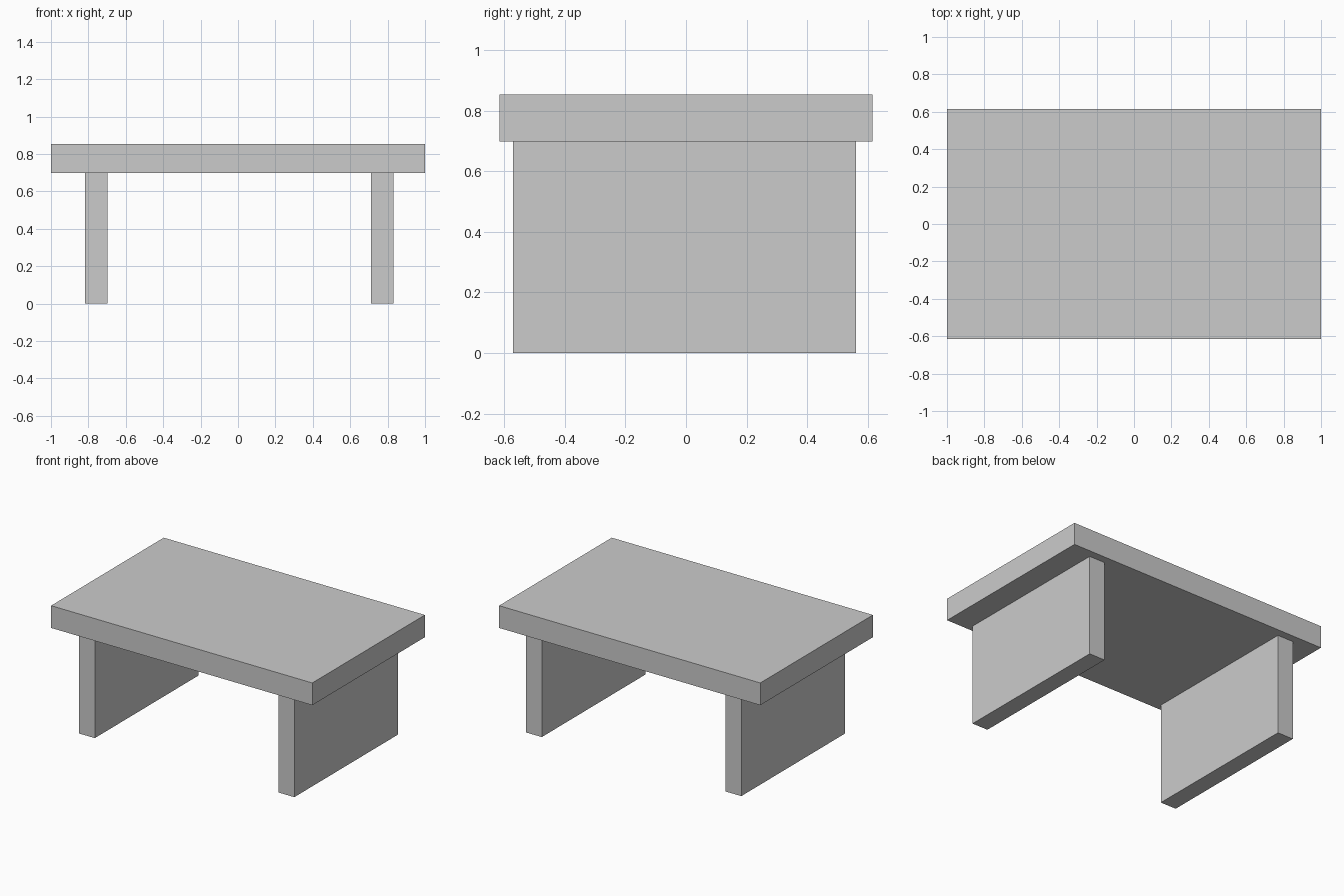
import bpy

if "Cube" in bpy.data.objects:
    bpy.data.objects.remove(bpy.data.objects["Cube"])


def box(name, x, y, z):
    """Add a box spanning the given (min, max) ranges."""
    spans = (x, y, z)
    bpy.ops.mesh.primitive_cube_add(size=1, location=[(a + b) / 2 for a, b in spans])
    obj = bpy.context.object
    obj.name = name
    obj.scale = [b - a for a, b in spans]
    bpy.ops.object.transform_apply(location=False, rotation=False, scale=True)
    return obj


# Thick slab top
box("table_top", (-1, 1), (-0.616, 0.616), (0.699, 0.853))

# Panel legs, set slightly off centre
for name, x in (("left_leg", -0.757), ("right_leg", 0.771)):
    box(name, (x - 0.06, x + 0.06), (-0.571, 0.562), (0, 0.699))
